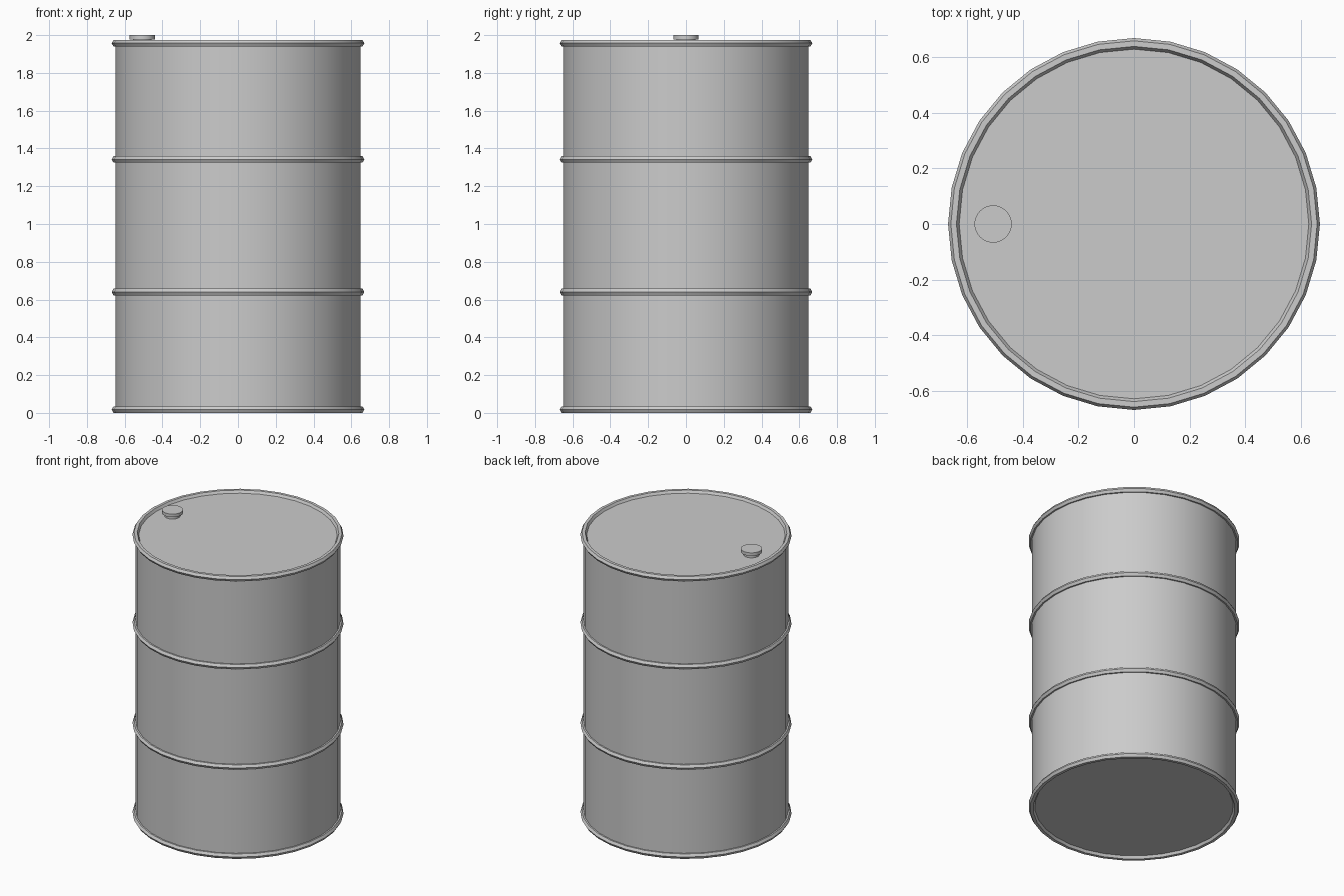
import bpy, math

if "Cube" in bpy.data.objects:
    bpy.data.objects.remove(bpy.data.objects["Cube"])

SIDES = 32
R = 0.649          # drum radius
HOOP = 0.02        # hoop thickness radius
LOW, HIGH = 0.0175, 1.957


def smooth(name):
    ob = bpy.context.object
    ob.name = name
    bpy.ops.object.shade_smooth_by_angle(angle=math.radians(30))
    return ob


def lathe(name, profile, x=0.0):
    """Revolve an (r, z) profile and cap both ends."""
    verts = [(r * math.cos(2 * math.pi * i / SIDES), r * math.sin(2 * math.pi * i / SIDES), z)
             for r, z in profile for i in range(SIDES)]
    faces = [tuple(reversed(range(SIDES))),
             tuple(range(len(verts) - SIDES, len(verts)))]
    for k in range(len(profile) - 1):
        for i in range(SIDES):
            j = (i + 1) % SIDES
            a, b = k * SIDES, (k + 1) * SIDES
            faces.append((a + i, a + j, b + j, b + i))
    mesh = bpy.data.meshes.new(name)
    mesh.from_pydata(verts, [], faces)
    ob = bpy.data.objects.new(name, mesh)
    ob.location.x = x
    bpy.context.collection.objects.link(ob)
    bpy.ops.object.select_all(action='DESELECT')
    bpy.context.view_layer.objects.active = ob
    ob.select_set(True)
    return smooth(name)


# Drum body, with lid and base level with the end hoops
lathe("drum_body", [(R, LOW), (R, HIGH)])

# Six-sided hoops around the drum
for name, z in (("bottom_rim", LOW), ("lower_hoop", 0.64),
                ("upper_hoop", 1.342), ("top_rim", HIGH)):
    bpy.ops.mesh.primitive_torus_add(major_segments=SIDES, minor_segments=6,
                                     major_radius=R, minor_radius=HOOP, location=(0, 0, z))
    smooth(name)

# Filler cap on a narrower neck
lathe("filler_cap", [(0.05, 1.95), (0.05, 1.978), (0.067, 1.978), (0.067, 2.0)], x=-0.507)
